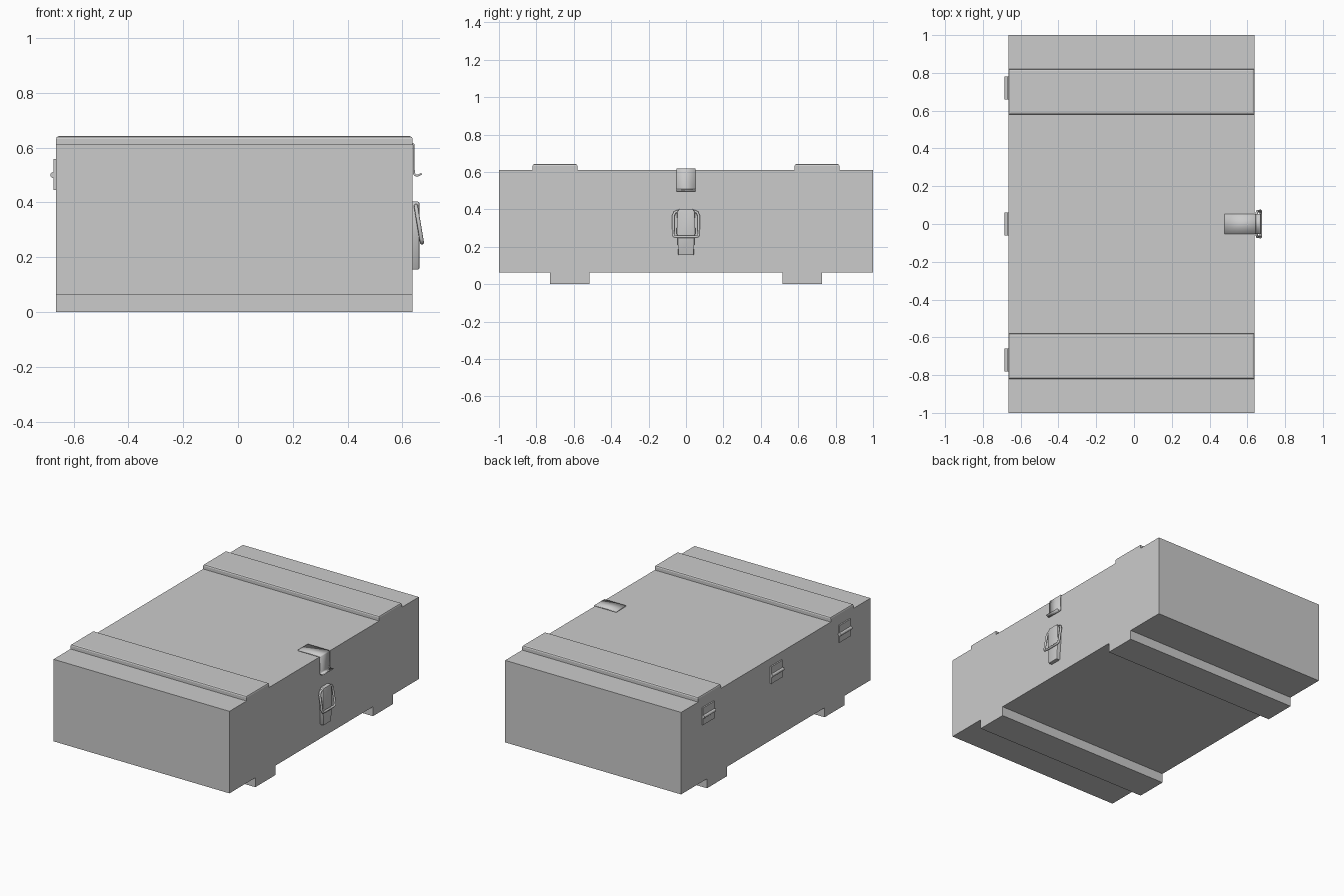
import bpy, bmesh
from math import pi, cos, sin, radians
from mathutils import Vector, Matrix

if "Cube" in bpy.data.objects:
    bpy.data.objects.remove(bpy.data.objects["Cube"])

X0, X1 = -0.664, 0.637      # crate back and front faces
Z0, Z1 = 0.063, 0.611       # crate underside and top


def finish(bm, name):
    bmesh.ops.recalc_face_normals(bm, faces=bm.faces[:])
    me = bpy.data.meshes.new(name)
    bm.to_mesh(me)
    bm.free()
    ob = bpy.data.objects.new(name, me)
    bpy.context.scene.collection.objects.link(ob)
    return ob


def box(name, lo, hi, top_bevel=0):
    lo, hi = Vector(lo), Vector(hi)
    bm = bmesh.new()
    bmesh.ops.create_cube(bm, size=1, matrix=Matrix.Translation((lo + hi) / 2) @ Matrix.Diagonal((*(hi - lo), 1)))
    if top_bevel:
        edges = [e for e in bm.edges if all(v.co.z > hi.z - 1e-4 for v in e.verts)]
        bmesh.ops.bevel(bm, geom=edges, offset=top_bevel, segments=2, profile=0.5, affect='EDGES')
    return finish(bm, name)


def smooth(ob):
    bpy.ops.object.select_all(action='DESELECT')
    bpy.context.view_layer.objects.active = ob
    ob.select_set(True)
    bpy.ops.object.shade_smooth_by_angle(angle=radians(40))


def slab(name, outline, x_in, x_out, bevel):
    # yz outline pushed out along x, outer rim rounded
    bm = bmesh.new()
    face = bm.faces.new([bm.verts.new((x_in, y, z)) for y, z in outline])
    ext = bmesh.ops.extrude_face_region(bm, geom=[face], use_keep_orig=True)
    moved = [g for g in ext['geom'] if isinstance(g, bmesh.types.BMVert)]
    bmesh.ops.translate(bm, verts=moved, vec=(x_out - x_in, 0, 0))
    rim = [e for e in bm.edges if all(v.co.x > x_out - 1e-4 for v in e.verts)]
    bmesh.ops.recalc_face_normals(bm, faces=bm.faces[:])
    bmesh.ops.bevel(bm, geom=rim, offset=bevel, segments=2, profile=0.5, affect='EDGES')
    return finish(bm, name)


# Crate body
box("crate_body", (X0, -1, Z0), (X1, 1, Z1))

# Lid battens and floor skids
for side, s in (("front", -1), ("back", 1)):
    a, b = sorted((s * 0.58, s * 0.82))
    box(f"lid_batten_{side}", (X0, a, Z1), (X1, b, 0.642), 0.01)
    a, b = sorted((s * 0.515, s * 0.727))
    box(f"floor_skid_{side}", (X0, a, 0), (X1, b, Z0))

# Hinges: flat plate and round knuckle
for i, y in enumerate((-0.72, 0, 0.72)):
    box(f"hinge_plate_{i}", (X0 - 0.009, y - 0.06, 0.445), (X0, y + 0.06, 0.559))
    bm = bmesh.new()
    bmesh.ops.create_cone(bm, cap_ends=True, segments=12, radius1=0.011, radius2=0.011, depth=0.122,
                          matrix=Matrix.Translation((X0 - 0.010, y, 0.5)) @ Matrix.Rotation(pi / 2, 4, 'X'))
    smooth(finish(bm, f"hinge_knuckle_{i}"))

# Catch strip: over the lid edge, down the face, ending in a hook
cx = X1 + 0.0045
path = [(0.48, Z1 + 0.003), (cx - 0.003, Z1 + 0.003), (cx, Z1)]
path += [(cx + 0.012 - 0.012 * cos(t * pi / 8), 0.510 - 0.012 * sin(t * pi / 8)) for t in range(6)]
path += [(X1 + 0.033, 0.505)]
bm = bmesh.new()
rows = [[bm.verts.new((x, y, z)) for y in (-0.052, 0.052)] for x, z in path]
for r, q in zip(rows, rows[1:]):
    bm.faces.new((r[0], r[1], q[1], q[0]))
catch = finish(bm, "catch_strip")
mod = catch.modifiers.new("thickness", 'SOLIDIFY')
mod.thickness, mod.offset = 0.007, 0
smooth(catch)

# Latch base and lever
half = [(0.038, 0.155), (0.042, 0.16), (0.046, 0.255), (0.05, 0.27), (0.048, 0.385), (0.036, 0.403)]
lever = slab("latch_lever", half + [(-y, z) for y, z in reversed(half)], X1, 0.662, 0.006)
smooth(lever)

# Wire loop, tilted outward at its lower end
side = [(0.05, 0.253), (0.064, 0.256), (0.069, 0.266), (0.068, 0.365), (0.060, 0.383), (0.048, 0.388)]
loop = side + [(-y, z) for y, z in reversed(side)]
cu = bpy.data.curves.new("latch_loop", 'CURVE')
cu.dimensions = '3D'
cu.bevel_depth, cu.bevel_resolution = 0.0075, 1
sp = cu.splines.new('POLY')
sp.points.add(len(loop) - 1)
for p, (y, z) in zip(sp.points, loop):
    p.co = (0.671 - (z - 0.255) / 0.133 * 0.022, y, z, 1)
sp.use_cyclic_u = True
bpy.context.scene.collection.objects.link(bpy.data.objects.new("latch_loop", cu))
